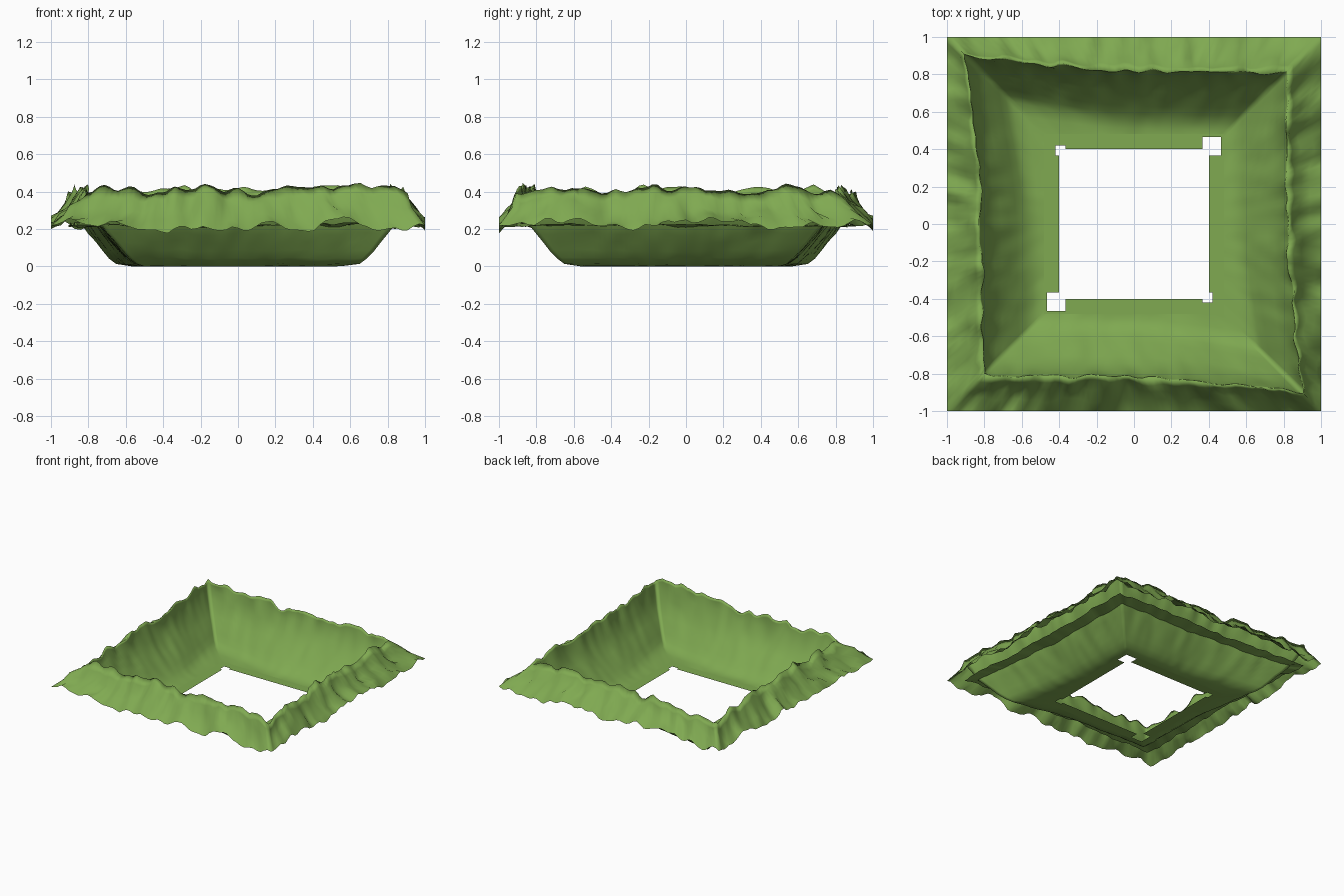
import bpy, bmesh, math
from mathutils import Vector, noise

if "Cube" in bpy.data.objects:
    bpy.data.objects.remove(bpy.data.objects["Cube"])

grass = bpy.data.materials.new("grass_green")
grass.diffuse_color = (0.215, 0.40, 0.083, 1)
grass.use_nodes = True
grass.node_tree.nodes["Principled BSDF"].inputs["Base Color"].default_value = grass.diffuse_color


def finish(bm, name):
    bmesh.ops.remove_doubles(bm, verts=bm.verts, dist=1e-5)
    bmesh.ops.recalc_face_normals(bm, faces=bm.faces)
    # keep the sheet facing up
    if sum(f.normal.z * f.calc_area() for f in bm.faces) < 0:
        bmesh.ops.reverse_faces(bm, faces=bm.faces)
    me = bpy.data.meshes.new(name)
    bm.to_mesh(me)
    bm.free()
    me.materials.append(grass)
    for p in me.polygons:
        p.use_smooth = True
    ob = bpy.data.objects.new(name, me)
    bpy.context.scene.collection.objects.link(ob)
    return ob


# Inner floor: flat square frame with square notches at the hole corners
INNER = 0.48
bm = bmesh.new()
lines = [0.365, 0.4, 0.42, 0.465, INNER]
lines = [-v for v in reversed(lines)] + lines
for x0, x1 in zip(lines, lines[1:]):
    for y0, y1 in zip(lines, lines[1:]):
        cx, cy = (x0 + x1) / 2, (y0 + y1) / 2
        ax, ay = abs(cx), abs(cy)
        notch = 0.465 if cx * cy > 0 else 0.42
        if max(ax, ay) < 0.4 or (0.365 < min(ax, ay) and max(ax, ay) < notch):
            continue
        bm.faces.new([bm.verts.new((x, y, 0)) for x, y in
                      ((x0, y0), (x1, y0), (x1, y1), (x0, y1))])
finish(bm, "inner_floor")

# Profiles: radius, height, corner drift, roughness
HILL = [
    (INNER, 0.0, 0, 0), (0.51, 0.002, 0.7, 0.1), (0.55, 0.015, 1.2, 0.15),
    (0.59, 0.045, 1.2, 0.2), (0.63, 0.085, 1.15, 0.25), (0.67, 0.13, 1.1, 0.3),
    (0.71, 0.175, 1.1, 0.35), (0.745, 0.22, 1.05, 0.4), (0.775, 0.27, 1, 0.5),
    (0.80, 0.33, 1, 0.7), (0.815, 0.385, 1, 1), (0.818, 0.408, 1, 1.2),
    (0.85, 0.365, 0.75, 1.3), (0.89, 0.315, 0.55, 1.3),
    (0.945, 0.265, 0.3, 1.3), (1.0, 0.225, 0, 1.3),
]
SHELF = [(0.745, 0.22, 1.05, 0.4), (0.86, 0.222, 0.6, 0.5)]
N = 64  # steps along each side


def square_point(i):
    side, t = divmod(i, N)
    t = 2 * t / N - 1
    return [(t, -1), (1, t), (-t, 1), (-1, -t)][side % 4]


def square_sweep(profile, name):
    bm = bmesh.new()
    rings = []
    for r, z, drift, rough in profile:
        ring = []
        for i in range(4 * N):
            u, v = square_point(i)
            # the ring wanders outward at two opposite corners
            rr = r + drift * (0.085 * max(0, -u * v) ** 1.5 - 0.01 * max(0, u * v))
            p = Vector((u * rr, v * rr, 0))
            big = noise.noise(p * 5 + Vector((3.1, 7.7, 1.3)))
            small = noise.noise(p * 13 + Vector((9.2, 1.4, 5.5)))
            h = max(0, z + rough * (0.032 * big + 0.036 * small))
            if drift:
                p *= 1 + rough * 0.025 * noise.noise(p * 11 + Vector((0, 0, z * 6)))
                m = max(abs(p.x), abs(p.y))
                if m > 0.985:
                    p *= 0.985 / m
            ring.append(bm.verts.new((p.x, p.y, h)))
        rings.append(ring)
    for a, b in zip(rings, rings[1:]):
        for i in range(4 * N):
            j = (i + 1) % (4 * N)
            bm.faces.new((a[i], b[i], b[j], a[j]))
    finish(bm, name)


square_sweep(HILL, "hill_ring")
square_sweep(SHELF, "rim_underside")
